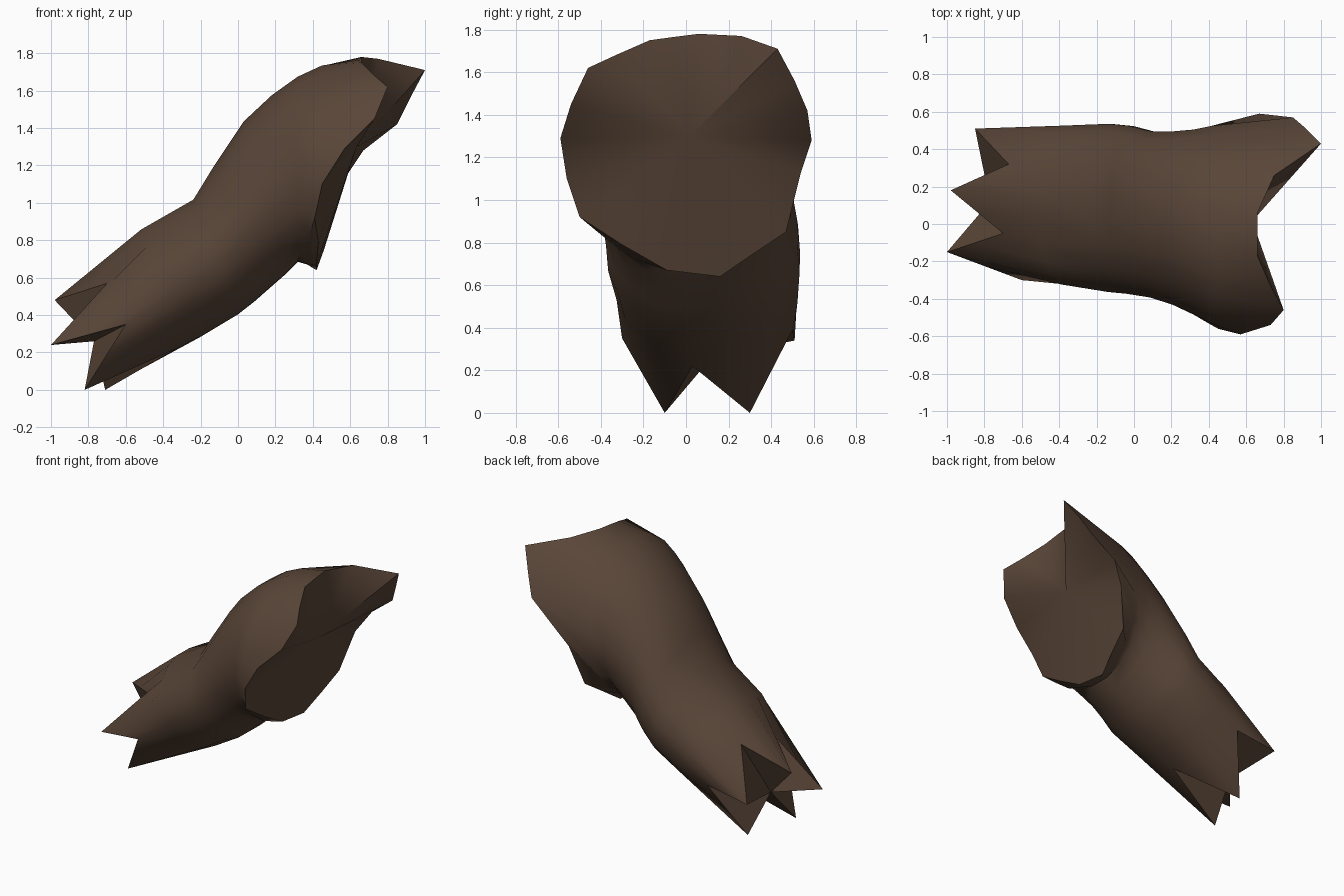
import bpy, bmesh, math
from mathutils import Vector

if "Cube" in bpy.data.objects:
    bpy.data.objects.remove(bpy.data.objects["Cube"])

N = 20
wood = bpy.data.materials.new("dark brown wood")
wood.diffuse_color = (0.100, 0.060, 0.039, 1)
wood.use_nodes = True
wood.node_tree.nodes["Principled BSDF"].inputs["Base Color"].default_value = wood.diffuse_color


def ring(top, bottom, y0, y1):
    """Tilted ellipse given by its top and bottom (x, z) and its y range."""
    t, b = Vector((top[0], 0, top[1])), Vector((bottom[0], 0, bottom[1]))
    mid, half = (t + b) / 2, (t - b) / 2
    pts = []
    for i in range(N):
        a = math.radians(80 + 360 * i / N)
        y = (y0 + y1) / 2 + (y1 - y0) / 2 * math.cos(a)
        pts.append(mid + half * math.sin(a) + Vector((0, y, 0)))
    return pts


def doubled(pts):
    """Add the midpoint of every edge of a closed loop."""
    out = []
    for i, p in enumerate(pts):
        out += [p, (p + pts[(i + 1) % len(pts)]) / 2]
    return out


def centre(pts):
    return sum(pts, Vector()) / len(pts)


def loft(name, loops, tip=None, angle=50):
    """Skin closed loops in order, optionally closing the last with a fan."""
    bm = bmesh.new()
    rows = [[bm.verts.new(p) for p in lp] for lp in loops]
    for r, s in zip(rows, rows[1:]):
        for i in range(N):
            j = (i + 1) % N
            bm.faces.new((r[i], r[j], s[j], s[i]))
    if tip is not None:
        c = bm.verts.new(tip)
        for i in range(N):
            bm.faces.new((rows[-1][i], rows[-1][(i + 1) % N], c))
    bmesh.ops.recalc_face_normals(bm, faces=bm.faces)
    me = bpy.data.meshes.new(name)
    bm.to_mesh(me)
    bm.free()
    me.materials.append(wood)
    ob = bpy.data.objects.new(name, me)
    bpy.context.collection.objects.link(ob)
    bpy.ops.object.select_all(action='DESELECT')
    ob.select_set(True)
    bpy.context.view_layer.objects.active = ob
    bpy.ops.object.shade_smooth_by_angle(angle=math.radians(angle))
    return ob


# Splintered lower end: tips and valleys alternate
teeth = [Vector(p) for p in [
    (-.98, .18, .48), (-.70, -.05, .57), (-1.0, -.15, .24), (-.60, -.30, .35),
    (-.82, -.10, 0), (-.33, .03, .22), (-.71, .30, 0), (-.52, .50, .39),
    (-.85, .51, .34), (-.67, .32, .66)]]
jagged = doubled(teeth)

# Flared upper end
rim = [Vector(p) for p in [
    (.66, .06, 1.78), (.66, -.06, 1.765), (.66, -.17, 1.75), (.73, -.33, 1.68),
    (.80, -.46, 1.62), (.73, -.54, 1.45), (.57, -.59, 1.29), (.45, -.56, 1.10),
    (.41, -.50, .92), (.43, -.30, .79), (.42, -.09, .67), (.42, .16, .64),
    (.46, .32, .75), (.49, .47, .85), (.57, .54, 1.13), (.67, .59, 1.28),
    (.85, .57, 1.42), (.92, .51, 1.56), (1.0, .43, 1.71), (.75, .26, 1.77)]]

# Cross-sections along the bent trunk
sections = [((-.52, .86), (-.20, .28), -.33, .53),
            ((-.24, 1.02), (.0, .40), -.37, .54),
            ((-.13, 1.20), (.09, .47), -.38, .53),
            ((.03, 1.44), (.17, .54), -.40, .50),
            ((.18, 1.58), (.25, .61), -.44, .50),
            ((.32, 1.68), (.32, .68), -.49, .51),
            ((.45, 1.74), (.37, .665), -.54, .53)]

# Outer bark
loft("bark", [jagged] + [ring(*s) for s in sections] + [rim])

# Upper broken face, a shallow fan to its middle
loft("upper_end_face", [rim], centre(rim), 60)

# Splintered lower face, a fan to a point among the tips
loft("splintered_end_face", [jagged], (-.77, .12, .26), 40)
